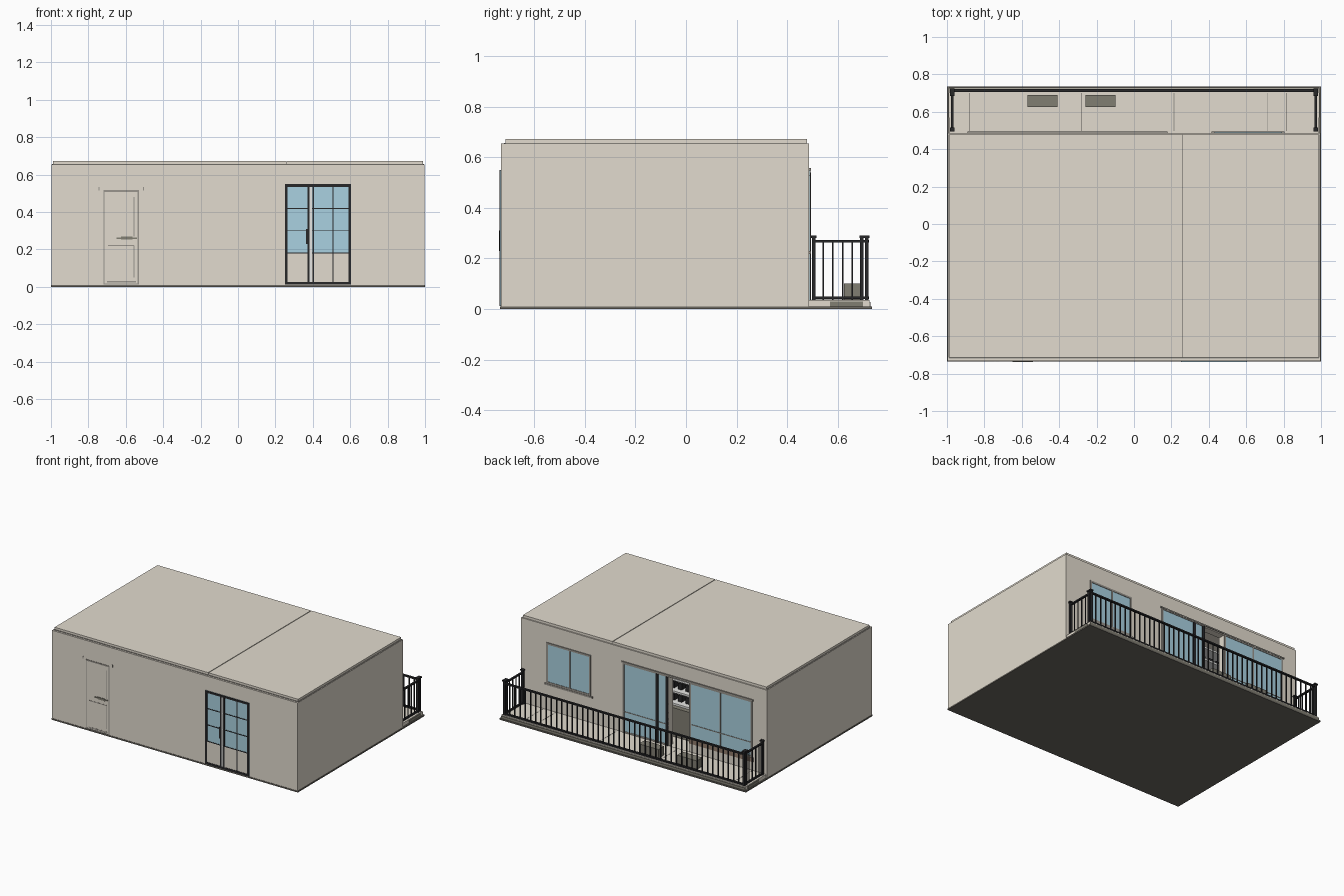
import bpy
import bmesh
from mathutils import Matrix, Vector

default_cube = bpy.data.objects.get("Cube")
if default_cube:
    bpy.data.objects.remove(default_cube, do_unlink=True)


def make_material(name, colour):
    material = bpy.data.materials.new(name)
    material.use_nodes = True
    rgba = (*colour, 1)
    material.diffuse_color = rgba
    material.node_tree.nodes["Principled BSDF"].inputs["Base Color"].default_value = rgba
    return material


plaster = make_material("warm beige plaster", (0.76, 0.71, 0.62))
glass = make_material("blue glass", (0.4, 0.64, 0.75))
black = make_material("black metal", (0.02, 0.02, 0.022))
dark_base = make_material("dark base", (0.15, 0.14, 0.12))
taupe = make_material("taupe trim", (0.32, 0.3, 0.27))
olive = make_material("olive grey", (0.22, 0.21, 0.17))
pale = make_material("pale metal", (0.85, 0.85, 0.83))
brown = make_material("brown wood", (0.28, 0.2, 0.15))


def boxes(name, spans, material):
    """One object made from boxes, each given as x, y and z spans."""
    bm = bmesh.new()
    for span in spans:
        low = Vector([min(axis) for axis in span])
        high = Vector([max(axis) for axis in span])
        place = Matrix.Translation((low + high) / 2) @ Matrix.Diagonal((*(high - low), 1))
        bmesh.ops.create_cube(bm, size=1, matrix=place)
    mesh = bpy.data.meshes.new(name)
    bm.to_mesh(mesh)
    bm.free()
    mesh.materials.append(material)
    obj = bpy.data.objects.new(name, mesh)
    bpy.context.collection.objects.link(obj)
    return obj


def around(centre, width):
    return (centre - width / 2, centre + width / 2)


def border(x, y, z, width):
    """Four bars around a rectangle in the wall plane."""
    return [((x[0], x[0] + width), y, z), ((x[1] - width, x[1]), y, z),
            (x, y, (z[0], z[0] + width)), (x, y, (z[1] - width, z[1]))]


def glazing(name, x, z, wall, out, material, width, posts=(), rails=(), bar=0.01):
    """Glass plate with a frame and bars standing on a wall face."""
    boxes(name + "_glass", [(x, (wall - out * 0.004, wall + out * 0.002), z)], glass)
    face = (wall - out * 0.004, wall + out * 0.005)
    bars = border(x, face, z, width)
    bars += [(around(p, bar), face, z) for p in posts]
    bars += [(x, face, around(r, 0.005)) for r in rails]
    boxes(name + "_frame", bars, material)


FRONT, BACK, EDGE = -0.732, 0.487, 0.735
WALL_TOP, ROOF_TOP = 0.655, 0.673
FULL = (-1, 1)
OPENING = (-0.37, -0.2)

# Ground plate
boxes("base_plate", [(FULL, (-EDGE, EDGE), (0, 0.01))], dark_base)

# Hollow house shell with an open doorway at the back
shell = boxes("house_walls", [((-0.997, 0.997), (FRONT, BACK), (0.01, WALL_TOP))], plaster)
room = boxes("room_cutter", [((-0.95, 0.95), (FRONT + 0.05, BACK - 0.05), (0.03, 0.62))], plaster)
doorway = boxes("doorway_cutter", [(OPENING, (0.3, 0.6), (0.03, 0.54))], plaster)
for cutter in (room, doorway):
    cut = shell.modifiers.new("cut", "BOOLEAN")
    cut.operation = "DIFFERENCE"
    cut.solver = "EXACT"
    cut.object = cutter
    cutter.hide_render = True
    cutter.hide_viewport = True
    cutter.hide_set(True)

# Two roof slabs meeting at a fine seam, with a shadow line around them
SEAM = 0.26
depth = (FRONT + 0.018, BACK - 0.008)
boxes("roof_slabs", [((-0.988, SEAM - 0.003), depth, (WALL_TOP, ROOF_TOP)),
                     ((SEAM + 0.003, 0.988), depth, (WALL_TOP, ROOF_TOP))], plaster)
boxes("roof_seam", [(around(SEAM, 0.006), depth, (WALL_TOP, ROOF_TOP - 0.004))], taupe)
ledge = (WALL_TOP, WALL_TOP + 0.002)
boxes("roof_edge_lines", [(around(side * 0.991, 0.008), depth, ledge) for side in (-1, 1)]
      + [((-0.99, 0.99), (depth[0] - 0.006, depth[0]), ledge)], taupe)

# Front entry door
door_x, door_z = (-0.72, -0.53), (0.012, 0.515)
proud = (FRONT - 0.003, FRONT)
boxes("entry_door", [(door_x, (FRONT - 0.002, FRONT), door_z)], plaster)
boxes("entry_door_outline", border(door_x, proud, door_z, 0.006), taupe)
boxes("entry_door_grooves", [((-0.695, -0.555), proud, around(0.222, 0.006)),
                             (around(-0.555, 0.005), proud, (0.05, 0.222)),
                             (around(-0.555, 0.005), proud, (0.27, 0.48)),
                             ((-0.7, -0.545), proud, around(0.026, 0.008)),
                             (door_x, proud, around(0.513, 0.01))], taupe)
boxes("entry_door_handle", [((-0.65, -0.54), (FRONT - 0.006, FRONT), around(0.26, 0.008)),
                            ((-0.625, -0.565), (FRONT - 0.006, FRONT), around(0.26, 0.016))], olive)
boxes("entry_door_head_clips", [(around(x, 0.005), proud, around(0.525, 0.018))
                                for x in (-0.743, -0.505)], taupe)

# Front glazed double door with solid lower panels
patio_x, patio_z = (0.25, 0.605), (0.012, 0.55)
glazing("garden_door", patio_x, patio_z, FRONT, -1, black, 0.015,
        posts=(0.376, 0.402), rails=(0.18, 0.3, 0.42))
boxes("garden_door_lower_panels", [((0.265, 0.59), proud, (0.027, 0.178))], plaster)
boxes("garden_door_fine_bar", [(around(0.508, 0.005), (FRONT - 0.005, FRONT), patio_z)], black)
boxes("garden_door_light_strip", [((0.382, 0.396), (FRONT - 0.006, FRONT), (0.027, 0.535))], pale)
boxes("garden_door_handle", [(around(0.367, 0.008), (FRONT - 0.007, FRONT), (0.23, 0.31))], black)

# Back window with sill
glazing("bedroom_window", (0.43, 0.79), (0.23, 0.53), BACK, 1, taupe, 0.014, posts=(0.6,))
boxes("bedroom_window_sill", [((0.415, 0.805), (BACK, BACK + 0.007), (0.218, 0.23))], taupe)

# Back sliding door, open doorway and wide window
glazing("sliding_door", (OPENING[1], 0.17), (0.035, 0.55), BACK, 1, taupe, 0.012, rails=(0.19,))
boxes("sliding_door_stiles", [(around(x, 0.02), (BACK, BACK + 0.008), (0.035, 0.54))
                              for x in (-0.19, -0.11)], black)
glazing("wide_window", (-0.88, OPENING[0]), (0.13, 0.55), BACK, 1, taupe, 0.014,
        posts=(-0.62,), rails=(0.24,))
boxes("wide_window_sill", [((-0.89, OPENING[0]), (BACK, BACK + 0.007), (0.1, 0.132))], brown)
boxes("opening_head", [((-0.89, 0.18), (BACK, BACK + 0.007), (0.547, 0.557))], taupe)

# Kitchen unit seen through the doorway
boxes("kitchen_cabinet", [((-0.6, 0), (0.22, 0.34), (0.03, 0.24)),
                          ((-0.6, 0), (0.18, 0.21), (0.03, 0.6))], olive)
boxes("kitchen_shelves", [((-0.6, 0), (0.21, 0.31), around(z, 0.014))
                          for z in (0.25, 0.34, 0.43, 0.52)], pale)
boxes("kitchen_jars", [(around(-0.5 + i * 0.06, 0.03), (0.23, 0.27), (z, z + 0.045))
                       for i in range(8) for z in (0.257, 0.347, 0.437)], black)

# Balcony floor with fine joints
FLOOR = 0.036
boxes("balcony_floor", [((-0.99, 0.99), (BACK, EDGE - 0.01), (0.01, FLOOR))], plaster)
boxes("balcony_floor_joints", [(around(x, 0.005), (BACK + 0.01, 0.7), (FLOOR, FLOOR + 0.001))
                               for x in (-0.88, -0.28, 0.215, 0.715, 0.815)], taupe)
boxes("balcony_edge", [((-0.99, 0.99), (EDGE - 0.01, EDGE - 0.005), (0.01, 0.028))], olive)
boxes("balcony_side_plates", [(around(side * 0.99, 0.006), (0.57, 0.7), (0.01, 0.03))
                              for side in (-1, 1)], olive)

# Low planter boxes
boxes("planters", [(around(x, 0.16), (0.625, 0.69), (FLOOR, 0.1))
                   for x in (-0.49, -0.18)], olive)

# Balcony railing: posts with caps, rails and balusters
RAIL_Y, RAIL_X = 0.715, 0.972
posts, rails, balusters = [], [], []
for side in (-1, 1):
    for y in (0.505, 0.695, RAIL_Y):
        posts += [(around(side * RAIL_X, 0.018), around(y, 0.014), (FLOOR, 0.28)),
                  (around(side * RAIL_X, 0.026), around(y, 0.02), (0.28, 0.29))]
    for z in (0.044, 0.267):
        rails.append((around(side * RAIL_X, 0.014), (0.505, RAIL_Y), around(z, 0.01)))
    for i in range(1, 5):
        balusters.append((around(side * RAIL_X, 0.006), around(0.505 + i * 0.038, 0.006), (FLOOR, 0.267)))
for z in (0.044, 0.267):
    rails.append(((-RAIL_X, RAIL_X), around(RAIL_Y, 0.016), around(z, 0.01)))
COUNT = 46
for i in range(1, COUNT):
    x = RAIL_X * (2 * i / COUNT - 1)
    balusters.append((around(x, 0.007), around(RAIL_Y, 0.007), (0.044, 0.267)))
boxes("railing_posts", posts, black)
boxes("railing_rails", rails, black)
boxes("railing_balusters", balusters, black)
